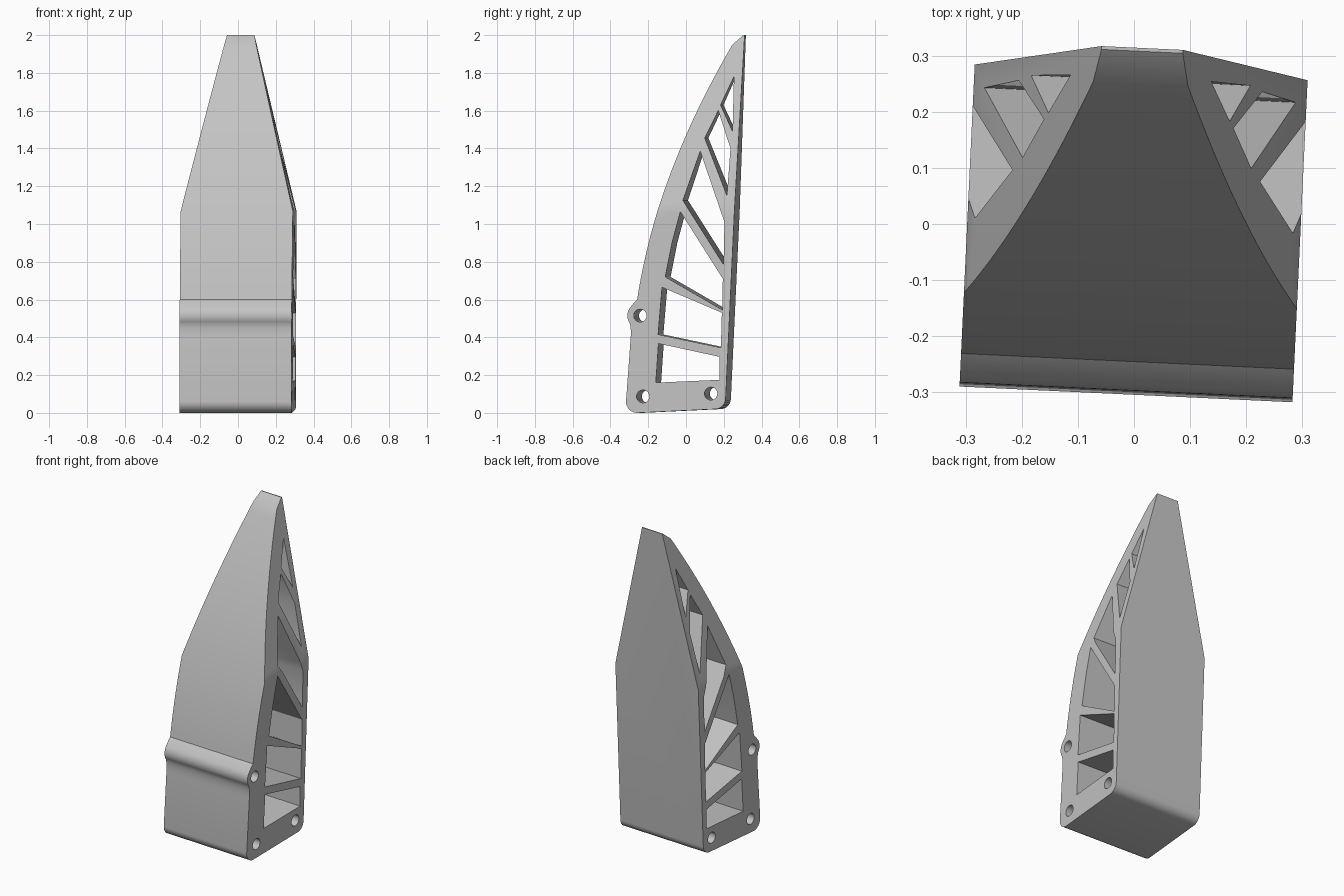
import bpy, bmesh, math
from mathutils import Matrix, Vector
from mathutils.geometry import interpolate_bezier

HALF = 0.297                     # half width of the straight part
YAW = Matrix.Rotation(math.radians(-2.7), 4, 'Z')

cube = bpy.data.objects.get("Cube")
if cube:
    bpy.data.objects.remove(cube, do_unlink=True)

grey = bpy.data.materials.new("light_grey")
grey.use_nodes = True
grey.diffuse_color = (0.55, 0.55, 0.55, 1)
grey.node_tree.nodes["Principled BSDF"].inputs["Base Color"].default_value = (0.55, 0.55, 0.55, 1)


def arc(cy, cz, r, a0, a1, n):
    """Points on an arc in the side plane, angles in degrees."""
    angles = [math.radians(a0 + (a1 - a0) * i / n) for i in range(n + 1)]
    return [(cy + r * math.cos(a), cz + r * math.sin(a)) for a in angles]


def extrude(bm, outline, half):
    """Add a prism of a side outline spanning -half..half in x."""
    face = bm.faces.new([bm.verts.new((-half, y, z)) for y, z in outline])
    out = bmesh.ops.extrude_face_region(bm, geom=[face])["geom"]
    moved = [v for v in out if isinstance(v, bmesh.types.BMVert)]
    bmesh.ops.translate(bm, verts=moved, vec=(2 * half, 0, 0))


def to_object(bm, name):
    bmesh.ops.recalc_face_normals(bm, faces=bm.faces[:])
    mesh = bpy.data.meshes.new(name)
    bm.to_mesh(mesh)
    bm.free()
    obj = bpy.data.objects.new(name, mesh)
    bpy.context.collection.objects.link(obj)
    return obj


# Side outline: rounded foot, straight back, pointed tip, bowed front, lug
front = interpolate_bezier(Vector((-0.245, 0.6)), Vector((-0.175, 1.05)),
                           Vector((-0.008, 1.5)), Vector((0.25, 1.95)), 28)
outline = arc(-0.244, 0.06, 0.06, 180, 268, 8)
outline += arc(0.168, 0.076, 0.056, 272, 358, 8)
outline += [(0.314, 2.0), (0.308, 2.0)]
outline += [(p.x, p.y) for p in reversed(front)]
outline += [(-0.262, 0.583)]
outline += arc(-0.229, 0.515, 0.068, 140, 215, 10)
outline += [(-0.28, 0.455), (-0.278, 0.43), (-0.279, 0.4)]

body_bm = bmesh.new()
extrude(body_bm, outline, HALF)

# Taper both sides towards the tip
for side in (-1, 1):
    normal = Vector((side * (2.0 - 1.07), 0, HALF - 0.0725)).normalized()
    cut = bmesh.ops.bisect_plane(
        body_bm, geom=body_bm.verts[:] + body_bm.edges[:] + body_bm.faces[:],
        plane_co=(side * HALF, 0, 1.07), plane_no=normal, clear_outer=True)
    rim = [e for e in body_bm.edges if e.is_boundary]
    bmesh.ops.holes_fill(body_bm, edges=rim, sides=0)
body = to_object(body_bm, "fin_body")
body.data.materials.append(grey)

# Truss windows and bolt holes passing right through
windows = [
    [(-0.146, 0.16), (-0.132, 0.367), (0.192, 0.297), (0.192, 0.175)],
    [(-0.134, 0.415), (-0.113, 0.665), (0.204, 0.53), (0.199, 0.345)],
    [(-0.096, 0.72), (-0.06, 0.9), (-0.016, 1.065), (0.209, 0.71), (0.207, 0.545)],
    [(-0.003, 1.125), (0.086, 1.385), (0.218, 1.01), (0.213, 0.785)],
    [(0.109, 1.455), (0.179, 1.6), (0.246, 1.4), (0.23, 1.15)],
    [(0.191, 1.63), (0.26, 1.78), (0.256, 1.49)],
]
holes = [(-0.214, 0.087), (0.146, 0.102), (-0.229, 0.515)]
cut_bm = bmesh.new()
for shape in windows + [arc(y, z, 0.034, 0, 345, 23) for y, z in holes]:
    extrude(cut_bm, shape, HALF + 0.1)
cutter = to_object(cut_bm, "opening_cutter")
cutter.hide_render = True

mod = body.modifiers.new("openings", 'BOOLEAN')
mod.object = cutter
mod.operation = 'DIFFERENCE'
mod.solver = 'EXACT'
bpy.context.view_layer.update()
graph = bpy.context.evaluated_depsgraph_get()
body_mesh = bpy.data.meshes.new_from_object(body.evaluated_get(graph))
body.modifiers.clear()
body.data = body_mesh
bpy.data.objects.remove(cutter, do_unlink=True)

# Turn slightly and smooth the curved surfaces
body.data.transform(YAW)
bpy.ops.object.select_all(action='DESELECT')
body.select_set(True)
bpy.context.view_layer.objects.active = body
bpy.ops.object.shade_smooth_by_angle(angle=math.radians(30))
